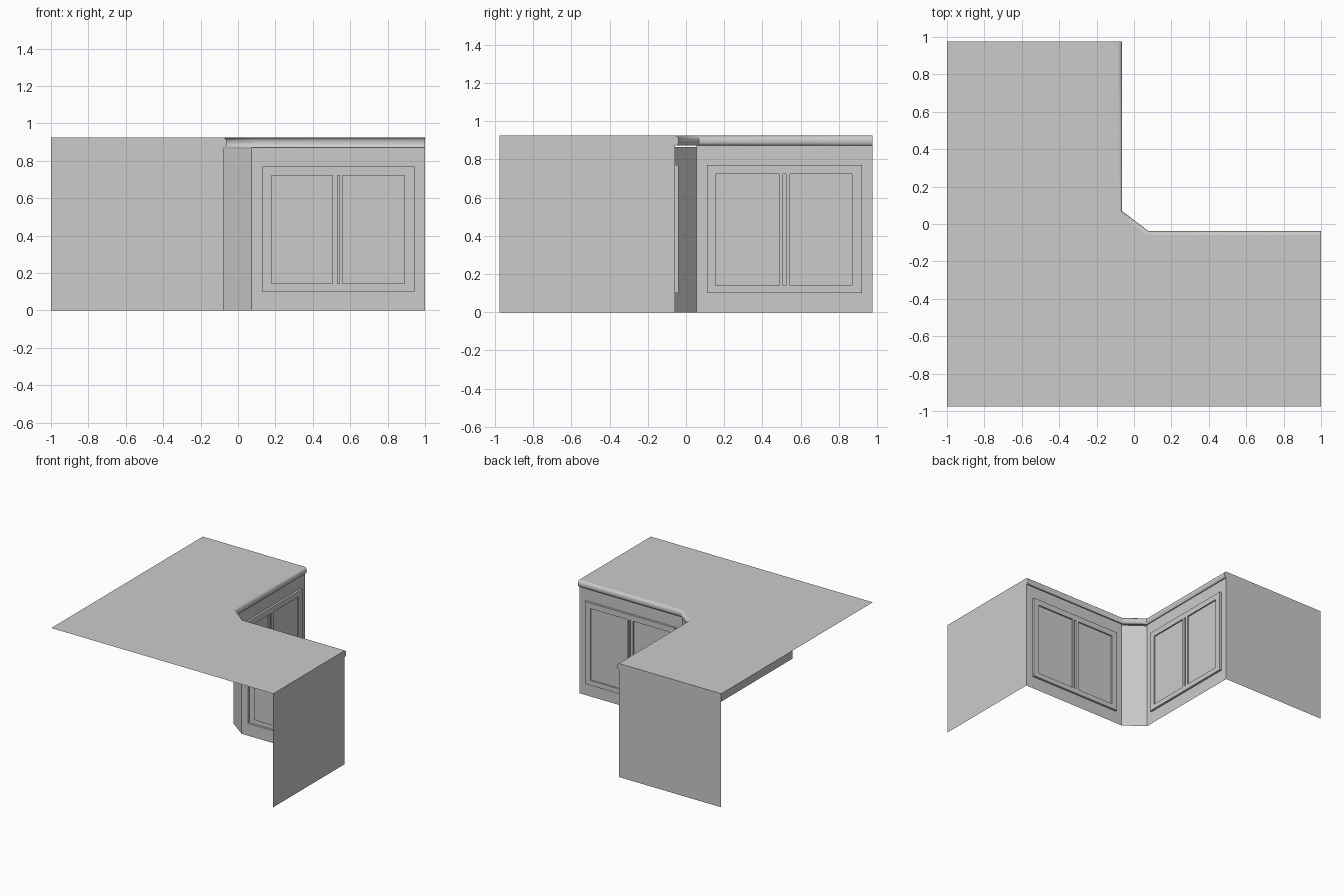
import bpy, bmesh
from mathutils import Vector

if "Cube" in bpy.data.objects:
    bpy.data.objects.remove(bpy.data.objects["Cube"])

TOP = 0.925          # counter surface
APRON = 0.86         # underside line of the counter
END = 0.975          # half depth in y
WX, WY = -0.08, -0.057   # planes of the two cabinet fronts


def finish(bm, name, smooth=False):
    bmesh.ops.remove_doubles(bm, verts=bm.verts, dist=1e-5)
    me = bpy.data.meshes.new(name)
    bm.to_mesh(me)
    bm.free()
    ob = bpy.data.objects.new(name, me)
    bpy.context.collection.objects.link(ob)
    if smooth:
        bpy.context.view_layer.objects.active = ob
        ob.select_set(True)
        bpy.ops.object.shade_smooth_by_angle(angle=0.6)
        ob.select_set(False)
    return ob


def face(bm, pts):
    return bm.faces.new([bm.verts.new(p) for p in pts])


def sheet(name, pts):
    bm = bmesh.new()
    face(bm, pts)
    return finish(bm, name)


def wall(name, a, b, z0, z1):
    """Upright sheet between two plan points."""
    return sheet(name, [(*a, z0), (*b, z0), (*b, z1), (*a, z1)])


def stepped_front(name, us, zs, place):
    """Cabinet front: a grid of cells at stepped depths, joined by side faces."""
    nu, nz = len(us) - 1, len(zs) - 1

    def depth(i, j):
        if i in (0, nu - 1) or j in (0, nz - 1):
            return 0.0                       # carcass
        if j == 2 and i in (2, 6):
            return 0.006                     # recessed panels
        if j == 2 and i == 4:
            return 0.0                       # centre groove
        return 0.017                         # door frame

    bm = bmesh.new()
    for i in range(nu):
        for j in range(nz):
            u0, u1, z0, z1, d = us[i], us[i + 1], zs[j], zs[j + 1], depth(i, j)
            face(bm, [place(u0, d, z0), place(u1, d, z0), place(u1, d, z1), place(u0, d, z1)])
            if i + 1 < nu and depth(i + 1, j) != d:
                e = depth(i + 1, j)
                face(bm, [place(u1, d, z0), place(u1, e, z0), place(u1, e, z1), place(u1, d, z1)])
            if j + 1 < nz and depth(i, j + 1) != d:
                e = depth(i, j + 1)
                face(bm, [place(u0, d, z1), place(u1, d, z1), place(u1, e, z1), place(u0, e, z1)])
    bmesh.ops.remove_doubles(bm, verts=bm.verts, dist=1e-5)
    bmesh.ops.recalc_face_normals(bm, faces=bm.faces)
    return finish(bm, name)


# Two cabinet fronts with double-panel doors
heights = [0, 0.10, 0.14, 0.725, 0.77, 0.872]
stepped_front("right_cabinet_front",
              [0.072, 0.13, 0.18, 0.505, 0.53, 0.545, 0.56, 0.89, 0.94, 1.0],
              heights, lambda u, d, z: (u, WY + d, z))
stepped_front("back_cabinet_front",
              [0.055, 0.11, 0.155, 0.49, 0.508, 0.523, 0.545, 0.87, 0.92, END],
              heights, lambda u, d, z: (WX + d, u, z))

# Diagonal corner panel and the two end panels
wall("corner_panel", (WX, 0.055), (0.072, WY), 0, 0.865)
wall("right_end_panel", (1, -END), (1, WY), 0, TOP)
wall("back_end_panel", (WX, END), (-1, END), 0, APRON)
wall("back_counter_end", (WX, END), (-1, END), APRON, TOP)
wall("left_counter_edge", (-1, END), (-1, 0.06), APRON, TOP)

# L-shaped counter surface
path = [Vector(p) for p in ((-0.085, END), (-0.085, 0.058), (0.07, -0.06), (1, -0.06))]
sheet("counter_top", [(-1, END, TOP), (-1, -END, TOP), (1, -END, TOP)]
      + [(p.x, p.y, TOP) for p in reversed(path)])

# Rounded counter nose, mitred along the inner edge
profile = [(0, TOP), (0.010, 0.923), (0.017, 0.917), (0.021, 0.908), (0.022, 0.897),
           (0.021, 0.886), (0.017, 0.877), (0.011, 0.872), (0.004, 0.872)]
normals = []
for p, q in zip(path, path[1:]):
    d = (q - p).normalized()
    normals.append(Vector((-d.y, d.x)))
bm = bmesh.new()
rings = []
for k, p in enumerate(path):
    n0, n1 = normals[max(k - 1, 0)], normals[min(k, len(normals) - 1)]
    m = (n0 + n1) / (1 + n0.dot(n1))
    rings.append([bm.verts.new((p.x + m.x * o, p.y + m.y * o, z)) for o, z in profile])
for r, s in zip(rings, rings[1:]):
    for i in range(len(profile) - 1):
        bm.faces.new((r[i], r[i + 1], s[i + 1], s[i]))
bm.faces.new(rings[0])
bm.faces.new(rings[-1][::-1])
finish(bm, "counter_nose", smooth=True)
